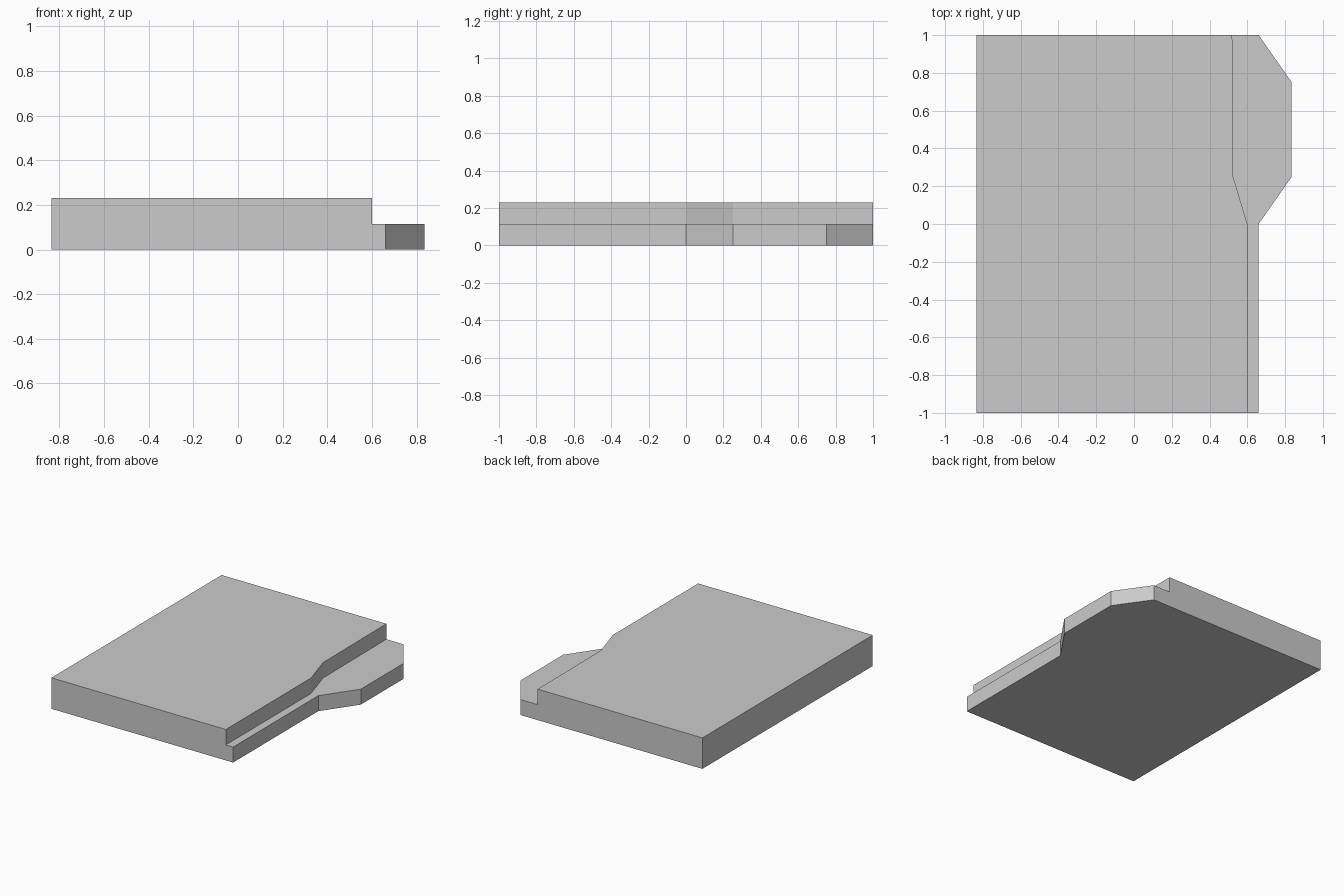
import bpy
import bmesh

if "Cube" in bpy.data.objects:
    bpy.data.objects.remove(bpy.data.objects["Cube"])


def prism(name, outline, z0, z1):
    """Extrude a flat outline (x, y) from z0 up to z1."""
    bm = bmesh.new()
    face = bm.faces.new([bm.verts.new((x, y, z0)) for x, y in outline])
    top = bmesh.ops.extrude_face_region(bm, geom=[face], use_keep_orig=True)
    verts = [v for v in top["geom"] if isinstance(v, bmesh.types.BMVert)]
    bmesh.ops.translate(bm, verts=verts, vec=(0, 0, z1 - z0))
    bmesh.ops.recalc_face_normals(bm, faces=bm.faces)
    mesh = bpy.data.meshes.new(name)
    bm.to_mesh(mesh)
    bm.free()
    obj = bpy.data.objects.new(name, mesh)
    bpy.context.collection.objects.link(obj)
    return obj


HEIGHT, LEDGE = 0.23, 0.115

# Slab with a bevelled bulge on its right edge
slab = prism("slab", [(-0.835, -1), (0.66, -1), (0.66, 0), (0.835, 0.25),
                      (0.835, 0.75), (0.66, 1), (-0.835, 1)], 0, HEIGHT)

# Cutter that leaves the lower step along the right edge
cutter = prism("step_cutter", [(0.60, -1.1), (0.60, 0), (0.525, 0.25), (0.52, 1),
                               (0.52, 1.1), (1, 1.1), (1, -1.1)], LEDGE, HEIGHT + 0.1)
cutter.hide_render = True
cutter.hide_viewport = True

step = slab.modifiers.new("step", 'BOOLEAN')
step.operation = 'DIFFERENCE'
step.solver = 'EXACT'
step.object = cutter
